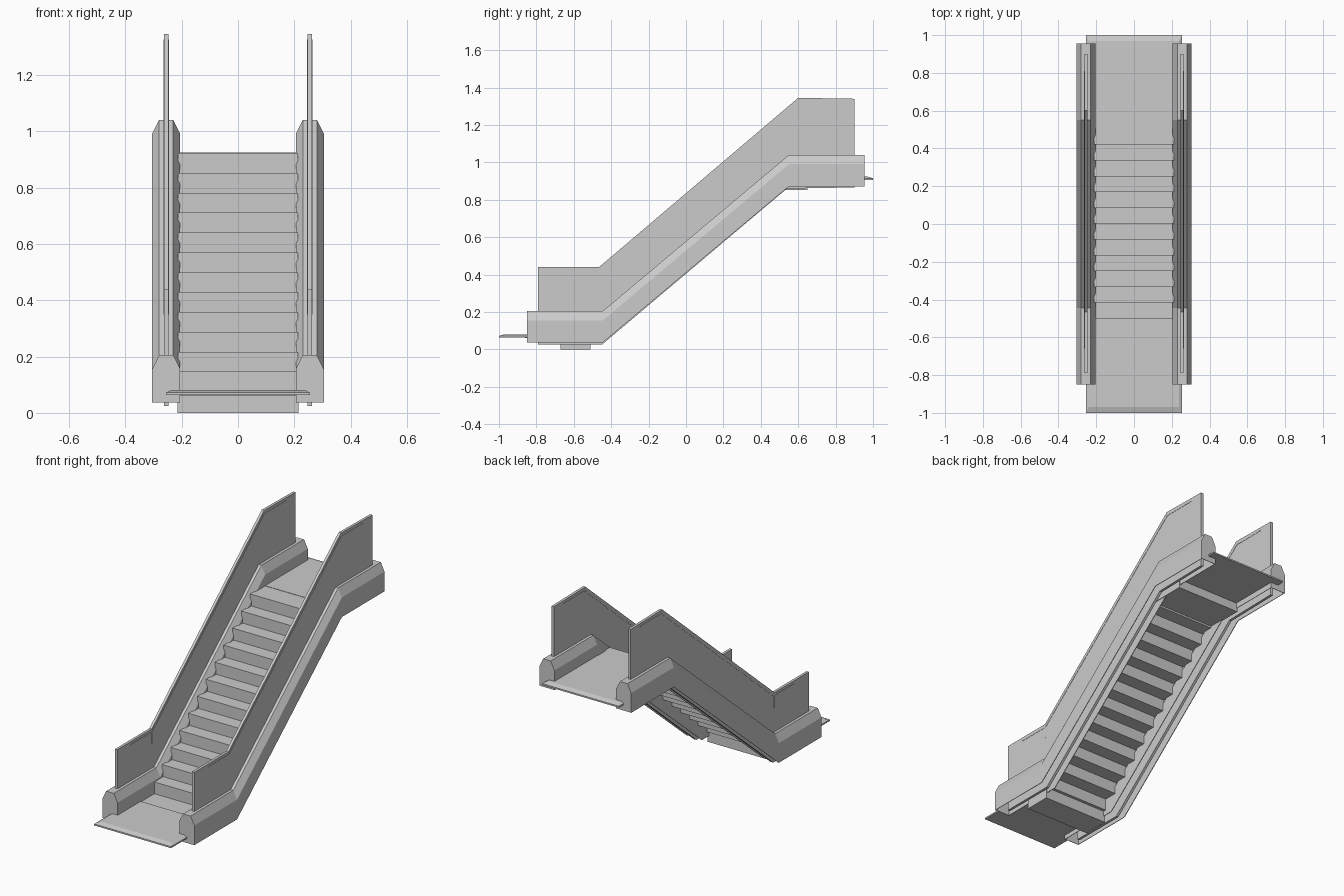
import bpy, bmesh

if "Cube" in bpy.data.objects:
    bpy.data.objects.remove(bpy.data.objects["Cube"])


def finish(name, bm):
    bmesh.ops.recalc_face_normals(bm, faces=bm.faces)
    me = bpy.data.meshes.new(name)
    bm.to_mesh(me)
    bm.free()
    ob = bpy.data.objects.new(name, me)
    bpy.context.collection.objects.link(ob)
    return ob


def extrude_profile(name, pts, x0, x1):
    """Extrude a (y, z) outline from x0 to x1."""
    bm = bmesh.new()
    f = bm.faces.new([bm.verts.new((x0, y, z)) for y, z in pts])
    r = bmesh.ops.extrude_face_region(bm, geom=[f])
    vs = [v for v in r['geom'] if isinstance(v, bmesh.types.BMVert)]
    bmesh.ops.translate(bm, verts=vs, vec=(x1 - x0, 0, 0))
    return finish(name, bm)


def box(name, x, y0, y1, z0, z1):
    return extrude_profile(name, [(y0, z0), (y1, z0), (y1, z1), (y0, z1)], -x, x)


def lip(name, y_in, y_out, z):
    """Landing lip with sloped top edges on its three free sides."""
    d = 1 if y_out > y_in else -1
    levels = [(0.255, y_out, z - 0.018), (0.255, y_out, z - 0.009),
              (0.238, y_out - d * 0.03, z)]
    bm = bmesh.new()
    rings = [[bm.verts.new(p) for p in ((-w, y_in, h), (w, y_in, h), (w, yo, h), (-w, yo, h))]
             for w, yo, h in levels]
    bm.faces.new(rings[0])
    bm.faces.new(rings[-1])
    for a, b in zip(rings, rings[1:]):
        for i in range(4):
            j = (i + 1) % 4
            bm.faces.new((a[i], a[j], b[j], b[i]))
    return finish(name, bm)


# stepped sheet: regular risers between the two landings
N, RUN, RISE = 12, 0.0836, 0.0705
Y0, Z0, T = -0.50, 0.076, 0.008
top, under = [(-0.63, Z0)], [(-0.63, Z0 - T)]
for i in range(N):
    y, z = Y0 + i * RUN, Z0 + i * RISE
    top += [(y, z), (y, z + RISE)]
    under += [(y + T, z - T), (y + T, z + RISE - T)]
ztop = Z0 + N * RISE
top.append((0.65, ztop))
under.append((0.65, ztop - T))
extrude_profile("steps", top + under[::-1], -0.213, 0.213)

# boxed first and last steps
box("bottom_step_box", 0.215, -0.67, -0.51, 0.0, 0.07)
box("top_step_box", 0.213, 0.43, 0.65, 0.853, ztop - 0.003)

# landing plates and their projecting lips
box("lower_landing", 0.208, -0.86, -0.63, 0.062, 0.080)
box("upper_landing", 0.208, 0.55, 0.97, 0.906, 0.924)
lip("lower_landing_lip", -0.85, -1.0, 0.081)
lip("upper_landing_lip", 0.955, 1.0, 0.924)

# hollow side skirts, open below, swept along the run
section = [(0.305, 0.0), (0.305, 0.118), (0.28, 0.168),
           (0.23, 0.168), (0.205, 0.118), (0.205, 0.0)]
path = [(-0.85, 0.037), (-0.445, 0.037), (0.55, 0.872), (0.955, 0.872)]
for side, s in (("left", -1), ("right", 1)):
    bm = bmesh.new()
    rings = [[bm.verts.new((s * x, y, z + h)) for x, h in section] for y, z in path]
    for a, b in zip(rings, rings[1:]):
        for i in range(len(section) - 1):
            bm.faces.new((a[i], a[i + 1], b[i + 1], b[i]))
    bm.faces.new(rings[0])
    bm.faces.new(rings[-1])
    skirt = finish(side + "_skirt", bm)
    m = skirt.modifiers.new("thickness", 'SOLIDIFY')
    m.thickness = 0.004
    m.offset = -1

    # upright balustrade panel
    panel = [(-0.79, 0.025), (-0.45, 0.025), (0.54, 0.86), (0.90, 0.866), (0.90, 1.34),
             (0.60, 1.345), (-0.465, 0.44), (-0.79, 0.44)]
    extrude_profile(side + "_balustrade", panel, s * 0.247, s * 0.263)

    # slim trim line under the top edge, with its short drop at the lower bend
    trim = [(-0.66, 0.424), (-0.463, 0.424), (0.603, 1.326), (0.81, 1.326),
            (0.81, 1.319), (0.606, 1.319), (-0.46, 0.417), (-0.66, 0.417)]
    extrude_profile(side + "_trim", trim, s * 0.2455, s * 0.2645)
    extrude_profile(side + "_trim_drop",
                    [(-0.466, 0.35), (-0.46, 0.35), (-0.46, 0.418), (-0.466, 0.418)],
                    s * 0.2455, s * 0.2645)
